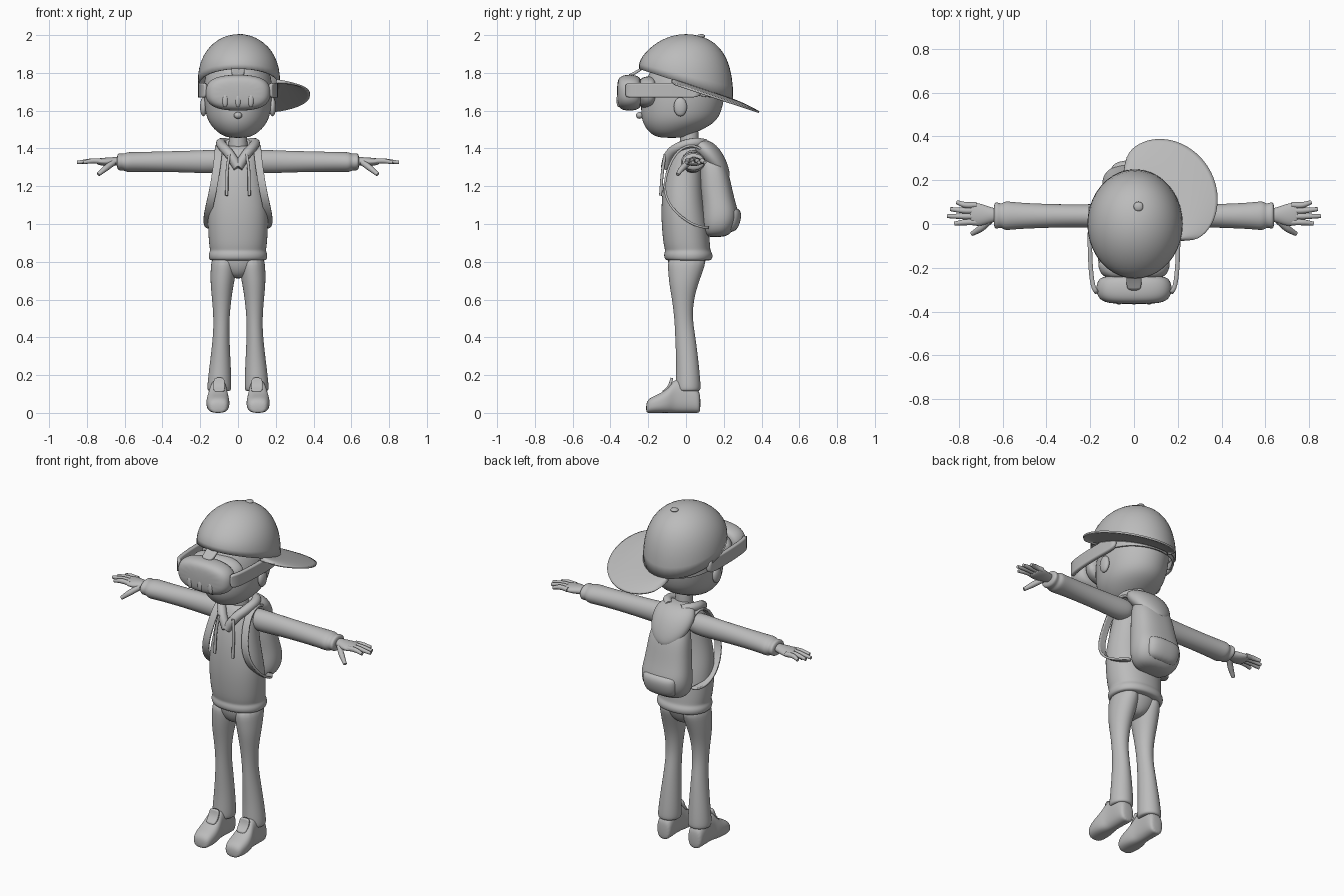
import bpy, bmesh
from math import sin, cos, pi, radians, sqrt
from mathutils import Vector, Matrix

cube = bpy.data.objects.get("Cube")
if cube:
    bpy.data.objects.remove(cube, do_unlink=True)

clay = bpy.data.materials.new("plain grey")
clay.use_nodes = True
clay.diffuse_color = (.5, .5, .5, 1)
clay.node_tree.nodes["Principled BSDF"].inputs["Base Color"].default_value = clay.diffuse_color


def finish(name, bm, mirror=False, subdiv=2, thick=0):
    """Turn a bmesh into a smooth shaded object with modifiers."""
    bmesh.ops.recalc_face_normals(bm, faces=bm.faces[:])
    mesh = bpy.data.meshes.new(name)
    bm.to_mesh(mesh)
    bm.free()
    mesh.materials.append(clay)
    for poly in mesh.polygons:
        poly.use_smooth = True
    obj = bpy.data.objects.new(name, mesh)
    bpy.context.collection.objects.link(obj)
    if mirror:
        obj.modifiers.new("Mirror", "MIRROR")
    if subdiv:
        mod = obj.modifiers.new("Smooth", "SUBSURF")
        mod.levels = mod.render_levels = subdiv
    if thick:
        mod = obj.modifiers.new("Thickness", "SOLIDIFY")
        mod.thickness = thick
        mod.offset = 0
    return obj


def loft(name, rings, axis="z", power=2, mirror=False, sides=16):
    """Skin rounded rings: (position, low, high, low, high); four values mean symmetric in x."""
    bm = bmesh.new()
    loops = []
    for ring in rings:
        if len(ring) == 4:
            ring = (ring[0], -ring[1], *ring[1:])
        pos, a0, a1, b0, b1 = ring
        loop = []
        for i in range(sides):
            c, s = cos(2 * pi * i / sides), sin(2 * pi * i / sides)
            k = (abs(c) ** power + abs(s) ** power) ** (-1 / power)
            a = (a0 + a1) / 2 + (a1 - a0) / 2 * c * k
            b = (b0 + b1) / 2 + (b1 - b0) / 2 * s * k
            co = {"x": (pos, a, b), "y": (a, pos, b), "z": (a, b, pos)}[axis]
            loop.append(bm.verts.new(co))
        loops.append(loop)
    for low, high in zip(loops, loops[1:]):
        for i in range(sides):
            j = (i + 1) % sides
            bm.faces.new((low[i], low[j], high[j], high[i]))
    bm.faces.new(loops[0])
    bm.faces.new(loops[-1])
    return finish(name, bm, mirror)


def ribbon(name, points, width, thick=.012, mirror=True):
    """Flat strap along a path; width is the half width vector."""
    bm = bmesh.new()
    w = Vector(width)
    rows = [[bm.verts.new(Vector(p) + w * k) for k in (-1, 0, 1)] for p in points]
    for a, b in zip(rows, rows[1:]):
        for i in range(2):
            bm.faces.new((a[i], a[i + 1], b[i + 1], b[i]))
    return finish(name, bm, mirror, 2, thick)


def tube(name, points, radius, tip=1):
    """Round cord or finger on both sides, narrowing to the tip."""
    for side, word in ((1, "left"), (-1, "right")):
        curve = bpy.data.curves.new(word + "_" + name, "CURVE")
        curve.dimensions = "3D"
        curve.bevel_depth = radius
        curve.bevel_resolution = 3
        curve.resolution_u = 8
        curve.use_fill_caps = True
        spline = curve.splines.new("BEZIER")
        spline.bezier_points.add(len(points) - 1)
        for bp, (x, y, z) in zip(spline.bezier_points, points):
            bp.co = (side * x, y, z)
            bp.handle_left_type = bp.handle_right_type = "AUTO"
        spline.bezier_points[-1].radius = tip
        curve.materials.append(clay)
        obj = bpy.data.objects.new(curve.name, curve)
        bpy.context.collection.objects.link(obj)


def ball(name, center, size, mirror=False):
    bm = bmesh.new()
    matrix = Matrix.Translation(center) @ Matrix.Diagonal((*size, 1))
    bmesh.ops.create_uvsphere(bm, u_segments=20, v_segments=12, radius=1, matrix=matrix)
    return finish(name, bm, mirror, 0)


# Head, nose, ears and neck
loft("head", [(1.455, .05, -.14, -.01), (1.475, .1, -.19, .03), (1.53, .158, -.235, .16),
              (1.6, .18, -.245, .195), (1.7, .188, -.24, .215), (1.8, .18, -.2, .2),
              (1.88, .12, -.15, .15)])
ball("nose", (0, -.245, 1.575), (.022, .02, .018))
ball("ears", (.183, -.03, 1.62), (.018, .035, .05), True)
loft("neck", [(1.36, .06, -.04, .08), (1.42, .048, -.03, .065), (1.56, .05, -.04, .07)])

# Cap crown: half a sphere, tilted down to the back
rx, ry, rim, rise, tilt = .213, .245, 1.74, .26, .33
bm = bmesh.new()
bmesh.ops.create_uvsphere(bm, u_segments=40, v_segments=24, radius=1)
bmesh.ops.delete(bm, geom=[v for v in bm.verts if v.co.z < -.01], context="VERTS")
for v in bm.verts:
    u = max(v.co.z, 0)
    v.co.x = v.co.x * rx + .005
    v.co.y *= ry
    v.co.z = rim + rise * u ** .85 - tilt * v.co.y * (1 - u) ** 2
finish("cap_crown", bm, subdiv=0, thick=.01)
ball("cap_button", (.02, .08, 1.995), (.022, .022, .01))

# Cap brim: fan turned to the back left
bm = bmesh.new()
rows = []
steps, bands = 24, 6
for i in range(steps + 1):
    t = i / steps
    angle = radians(-20 + 122 * t)
    c, s = cos(angle), sin(angle)
    inner = 1 / sqrt((c / rx) ** 2 + (s / ry) ** 2)
    row = []
    for j in range(bands + 1):
        u = j / bands
        r = inner - .006 + .205 * u * max(sin(pi * t), 0) ** .5
        row.append(bm.verts.new((r * c + .005, r * s, rim - tilt * r * s - .02 * u * u)))
    rows.append(row)
for a, b in zip(rows, rows[1:]):
    for j in range(bands):
        bm.faces.new((a[j], a[j + 1], b[j + 1], b[j]))
bmesh.ops.remove_doubles(bm, verts=bm.verts[:], dist=.0005)
finish("cap_brim", bm, subdiv=1, thick=.01)

# Headset: shell, face gasket, lenses and straps
loft("visor_shell", [(-.366, .1, 1.64, 1.75), (-.35, .16, 1.605, 1.785), (-.3, .178, 1.597, 1.793),
                     (-.25, .165, 1.605, 1.785), (-.235, .13, 1.63, 1.76)], "y", 3)
loft("visor_gasket", [(-.26, .14, 1.62, 1.77), (-.2, .165, 1.605, 1.785),
                      (-.15, .17, 1.62, 1.78)], "y", 3)
for x, word in ((-.068, "right"), (0, "middle"), (.068, "left")):
    ball(word + "_sensor", (x, -.356, 1.655), (.016, .012, .036))
ribbon("visor_side_arms", [(.168, -.315, 1.708), (.19, -.29, 1.708), (.2, -.18, 1.708),
                           (.203, -.05, 1.708), (.197, .08, 1.705)], (0, 0, .038), .02)
ribbon("visor_rear_strap", [(.197, .04, 1.7), (.17, .14, 1.69), (.09, .21, 1.68),
                            (0, .225, 1.68)], (0, 0, .02))
ribbon("visor_top_strap", [(0, -.3, 1.785), (0, -.25, 1.81), (0, -.2, 1.85)],
       (.034, 0, 0), .015, False)

# Hoodie body with hem
loft("hoodie_body", [(.805, .14, -.09, .12), (.81, .155, -.115, .14), (.84, .16, -.12, .145),
                     (.86, .148, -.11, .13), (.88, .155, -.12, .13), (1, .163, -.132, .12),
                     (1.1, .158, -.132, .1), (1.2, .138, -.124, .09), (1.3, .122, -.104, .09),
                     (1.38, .118, -.07, .09), (1.42, .08, -.04, .075)], power=2.3)

# Sleeves with cuffs
loft("sleeves", [(.05, -.02, .09, 1.28, 1.39), (.13, -.025, .095, 1.265, 1.395),
                 (.22, -.015, .09, 1.27, 1.39), (.4, -.018, .092, 1.275, 1.385),
                 (.55, -.025, .1, 1.275, 1.382), (.59, -.032, .108, 1.272, 1.382),
                 (.605, -.015, .09, 1.285, 1.37), (.63, -.025, .105, 1.28, 1.378),
                 (.642, -.015, .09, 1.295, 1.365)], "x", mirror=True)

# Hands
loft("palms", [(.62, .01, .07, 1.31, 1.355), (.65, .008, .075, 1.308, 1.355),
               (.7, -.012, .095, 1.305, 1.352), (.74, -.008, .1, 1.312, 1.348),
               (.75, 0, .09, 1.32, 1.345)], "x", mirror=True)
fingers = (("little", .087, .1, .81), ("ring", .061, .068, .84),
           ("middle", .035, .036, .853), ("index", .008, .002, .82))
for word, y0, y1, reach in fingers:
    tube(word + "_finger", [(.72, y0, 1.332), (.77, y0, 1.334), (reach, y1, 1.326)], .014, .65)
tube("thumb", [(.66, .015, 1.325), (.7, -.02, 1.295), (.74, -.045, 1.262)], .016, .65)

# Hood, collar and drawstrings
loft("hood", [(1.45, .07, .03, .1), (1.43, .115, .02, .15), (1.38, .135, .03, .195),
              (1.31, .115, .1, .225), (1.26, .075, .15, .235), (1.24, .03, .17, .225)])
tube("collar", [(0, -.108, 1.3), (.045, -.085, 1.37), (.085, -.02, 1.415),
                (.085, .05, 1.43), (.04, .1, 1.425)], .026)
tube("drawstring", [(.045, -.11, 1.37), (.056, -.122, 1.3), (.06, -.135, 1.15)], .008)

# Backpack with lower pocket and straps
loft("backpack", [(.93, .07, .11, .2), (.95, .12, .09, .24), (1.0, .145, .08, .27),
                  (1.06, .148, .08, .28), (1.12, .14, .08, .26), (1.2, .13, .07, .242),
                  (1.3, .12, .07, .22), (1.37, .09, .07, .17)], power=2.8)
loft("backpack_pocket", [(.955, .07, .18, .25), (.98, .105, .18, .28), (1.06, .11, .18, .3),
                         (1.09, .1, .18, .27)], power=3)
ribbon("backpack_straps", [(.09, .12, 1.37), (.1, .04, 1.428), (.102, -.045, 1.395),
                           (.112, -.095, 1.3), (.13, -.122, 1.19), (.15, -.09, 1.1),
                           (.165, -.02, 1.03), (.16, .06, .985), (.13, .12, .98)], (.02, 0, 0))

# Trousers
loft("trouser_seat", [(.86, .14, -.1, .12), (.8, .14, -.1, .105), (.75, .1, -.085, .085),
                      (.71, .035, -.05, .05)])
loft("trouser_legs", [(.84, .005, .14, -.1, .12), (.76, .005, .147, -.098, .095),
                      (.68, .022, .147, -.09, .065), (.6, .035, .138, -.075, .042),
                      (.5, .045, .13, -.062, .034), (.4, .045, .133, -.058, .052),
                      (.25, .037, .152, -.052, .07), (.14, .033, .165, -.058, .08),
                      (.115, .036, .162, -.055, .078), (.115, .06, .14, -.03, .05)], mirror=True)

# Shoes
loft("shoes", [(-.212, .07, .14, 0, .05), (-.195, .05, .16, 0, .08), (-.14, .043, .17, 0, .1),
               (-.09, .05, .163, 0, .135), (-.06, .058, .15, 0, .185), (0, .058, .15, 0, .17),
               (.06, .055, .15, 0, .13), (.077, .07, .135, 0, .1)], "y", 3, True)
ribbon("shoe_tongues", [(.1, -.12, .11), (.1, -.085, .14), (.1, -.075, .185)], (.03, 0, 0), .015)
for obj in bpy.data.objects:
    if obj.name == "shoe_tongues":
        obj.modifiers["Mirror"].use_clip = False
